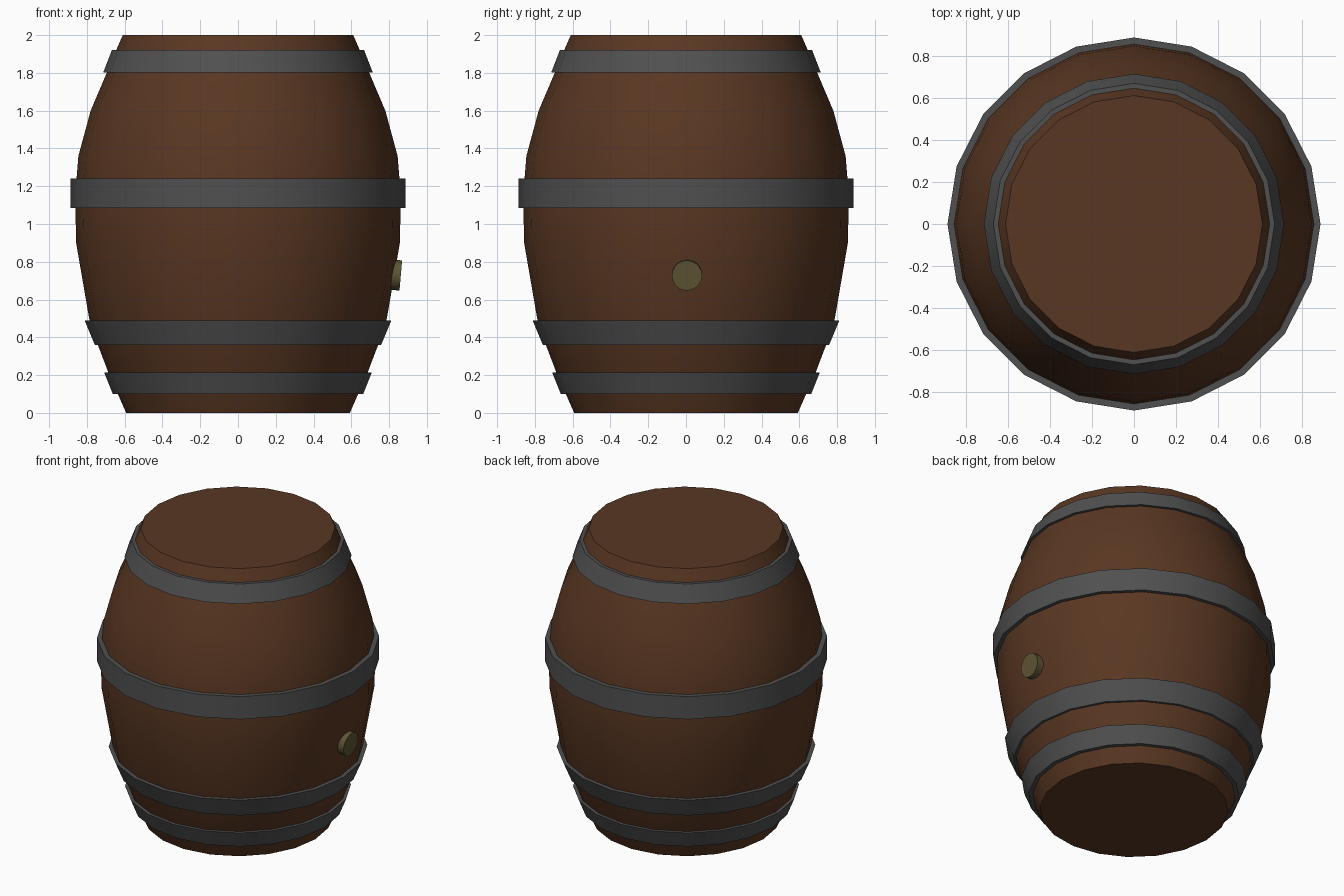
import bpy, bmesh, math
from mathutils import Matrix

if "Cube" in bpy.data.objects:
    bpy.data.objects.remove(bpy.data.objects["Cube"])

SIDES = 20


def material(name, rgb):
    m = bpy.data.materials.new(name)
    m.diffuse_color = (*rgb, 1)
    m.use_nodes = True
    m.node_tree.nodes["Principled BSDF"].inputs["Base Color"].default_value = m.diffuse_color
    return m


def finish(name, bm, mat):
    bmesh.ops.recalc_face_normals(bm, faces=bm.faces)
    me = bpy.data.meshes.new(name)
    bm.to_mesh(me)
    bm.free()
    ob = bpy.data.objects.new(name, me)
    bpy.context.collection.objects.link(ob)
    me.materials.append(mat)
    bpy.ops.object.select_all(action='DESELECT')
    ob.select_set(True)
    bpy.context.view_layer.objects.active = ob
    bpy.ops.object.shade_smooth_by_angle(angle=math.radians(32))
    return ob


def lathe(name, profile, mat, ring=False):
    """Turn (radius, z) points around z; ring closes the section, otherwise the ends are capped."""
    bm = bmesh.new()
    loops = [[bm.verts.new((r * math.cos(2 * math.pi * i / SIDES),
                            r * math.sin(2 * math.pi * i / SIDES), z))
              for i in range(SIDES)] for r, z in profile]
    pairs = list(zip(loops, loops[1:]))
    if ring:
        pairs.append((loops[-1], loops[0]))
    for a, b in pairs:
        for i in range(SIDES):
            j = (i + 1) % SIDES
            bm.faces.new((a[i], a[j], b[j], b[i]))
    if not ring:
        bm.faces.new(loops[0])
        bm.faces.new(loops[-1])
    return finish(name, bm, mat)


wood = material("dark_wood", (0.10, 0.038, 0.016))
iron = material("iron", (0.08, 0.08, 0.08))
cork = material("cork", (0.11, 0.09, 0.035))

# Bulging wooden body
lathe("barrel_body", [(0.592, 0), (0.685, 0.21), (0.742, 0.36), (0.788, 0.50), (0.857, 0.90),
                      (0.862, 1.15), (0.845, 1.36), (0.78, 1.60), (0.695, 1.80),
                      (0.645, 1.92), (0.61, 2.0)], wood)

# Iron hoops: bottom z, bottom radius, top z, top radius
hoops = {
    "hoop_bottom": (0.10, 0.663, 0.215, 0.709),
    "hoop_lower": (0.36, 0.758, 0.49, 0.812),
    "hoop_middle": (1.085, 0.886, 1.242, 0.886),
    "hoop_top": (1.803, 0.713, 1.92, 0.668),
}
for name, (z0, r0, z1, r1) in hoops.items():
    lathe(name, [(r0, z0), (r1, z1), (r1 - 0.04, z1), (r0 - 0.04, z0)], iron, ring=True)

# Bung plug on the +x side, tilted to follow the staves
bm = bmesh.new()
bmesh.ops.create_cone(bm, cap_ends=True, segments=20, radius1=0.08, radius2=0.08, depth=0.06,
                      matrix=Matrix.Translation((0.832, 0.005, 0.73))
                      @ Matrix.Rotation(math.radians(95), 4, 'Y'))
finish("bung", bm, cork)
